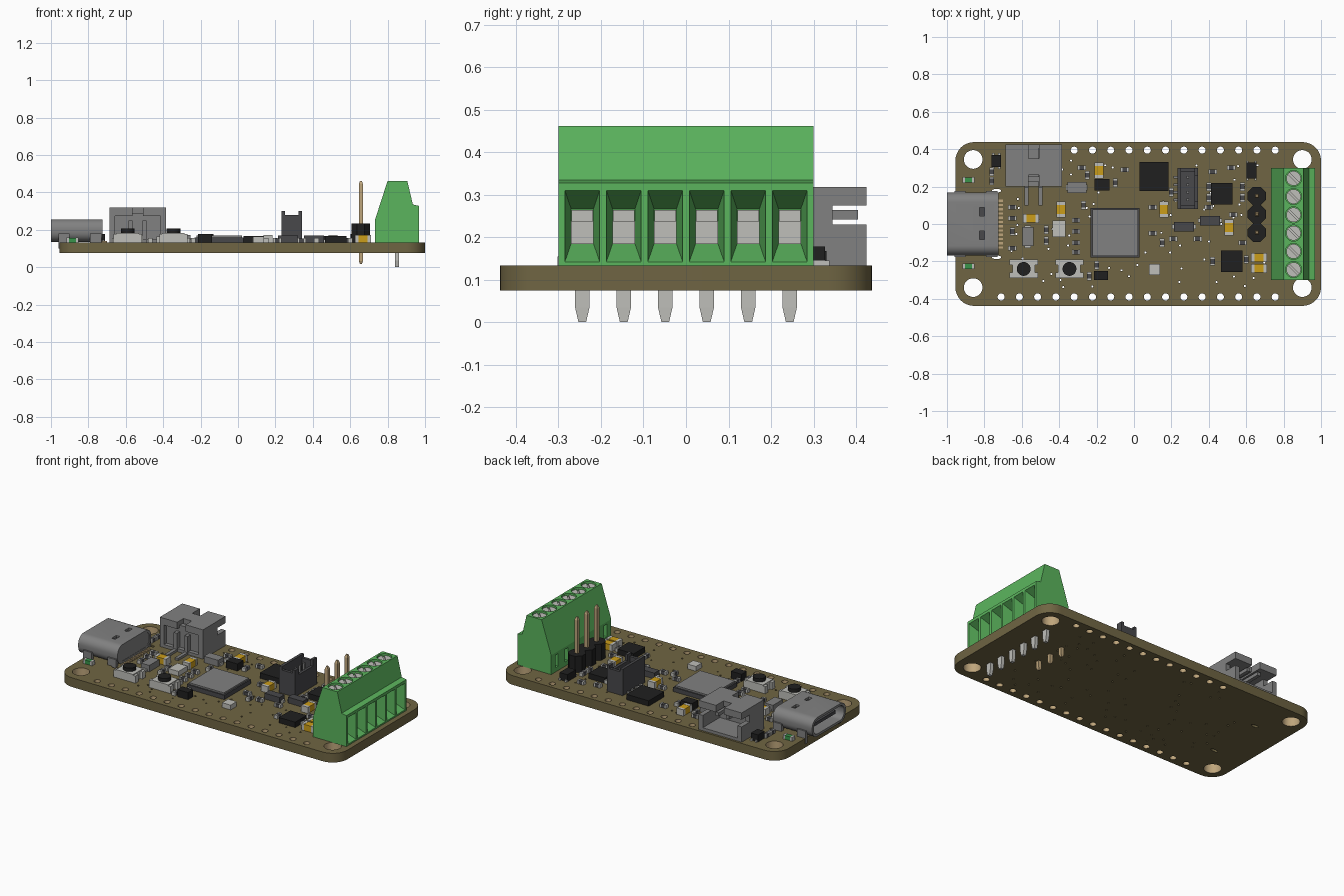
import bpy, bmesh, math, random
from mathutils import Matrix, Vector

if "Cube" in bpy.data.objects:
    bpy.data.objects.remove(bpy.data.objects["Cube"])

random.seed(4)
TOP = 0.133


def mat(name, r, g, b):
    m = bpy.data.materials.new(name)
    m.diffuse_color = (r, g, b, 1)
    m.use_nodes = True
    m.node_tree.nodes["Principled BSDF"].inputs["Base Color"].default_value = m.diffuse_color
    return m


OLIVE = mat("board_olive", 0.16, 0.13, 0.056)
GREEN = mat("terminal_green", 0.105, 0.46, 0.11)
GREY = mat("metal_grey", 0.22, 0.22, 0.22)
LIGHT = mat("light_metal", 0.52, 0.52, 0.49)
BLACK = mat("chip_black", 0.014, 0.014, 0.014)
DARK = mat("dark_grey", 0.065, 0.065, 0.07)
YELLOW = mat("capacitor_yellow", 0.6, 0.34, 0.01)
TAN = mat("pin_tan", 0.52, 0.38, 0.2)
LED = mat("led_green", 0.04, 0.3, 0.07)


def finish(name, bm, *mats):
    bmesh.ops.recalc_face_normals(bm, faces=bm.faces)
    me = bpy.data.meshes.new(name)
    bm.to_mesh(me)
    bm.free()
    ob = bpy.data.objects.new(name, me)
    bpy.context.collection.objects.link(ob)
    for m in mats:
        me.materials.append(m)
    return ob


def smooth(ob):
    bpy.ops.object.select_all(action='DESELECT')
    ob.select_set(True)
    bpy.context.view_layer.objects.active = ob
    bpy.ops.object.shade_smooth_by_angle(angle=math.radians(35))


def add_loft(bm, x, y, rings):
    """Stack of rectangles (z, half x, half y) joined into a solid."""
    rs = [[bm.verts.new((x + sx * hx, y + sy * hy, z))
           for sx, sy in ((-1, -1), (1, -1), (1, 1), (-1, 1))] for z, hx, hy in rings]
    bm.faces.new(rs[0])
    bm.faces.new(rs[-1])
    for a, b in zip(rs, rs[1:]):
        for i in range(4):
            j = (i + 1) % 4
            bm.faces.new((a[i], a[j], b[j], b[i]))


def lofts(name, m, items):
    bm = bmesh.new()
    for it in items:
        add_loft(bm, *it)
    return finish(name, bm, m)


def boxes(name, m, items):
    """Boxes as (x0, x1, y0, y1, z0, z1)."""
    return lofts(name, m, [((a + b) / 2, (c + d) / 2,
                 [(e, (b - a) / 2, (d - c) / 2), (f, (b - a) / 2, (d - c) / 2)])
                 for a, b, c, d, e, f in items])


def add_cyl(bm, x, y, z0, z1, r, n=24, r2=None):
    mtx = Matrix.Translation((x, y, (z0 + z1) / 2)) @ Matrix.Rotation(math.pi / n, 4, 'Z')
    bmesh.ops.create_cone(bm, cap_ends=True, segments=n, radius1=r,
                          radius2=r if r2 is None else r2, depth=z1 - z0, matrix=mtx)


def cyls(name, m, items):
    bm = bmesh.new()
    for it in items:
        add_cyl(bm, *it)
    return finish(name, bm, m)


def cut(ob, cutter):
    mod = ob.modifiers.new("cut", 'BOOLEAN')
    mod.object, mod.operation, mod.solver = cutter, 'DIFFERENCE', 'EXACT'
    bpy.context.view_layer.objects.active = ob
    bpy.ops.object.modifier_apply(modifier=mod.name)
    bpy.data.objects.remove(cutter)


def circle(x, y, r, n=20, sx=1):
    return [(x + sx * r * math.cos(2 * math.pi * i / n), y + r * math.sin(2 * math.pi * i / n))
            for i in range(n)]


def round_rect(cx, cy, hx, hy, r, n=8):
    return [(cx + sx * (hx - r) + r * math.cos(a), cy + sy * (hy - r) + r * math.sin(a))
            for q, (sx, sy) in enumerate(((1, 1), (-1, 1), (-1, -1), (1, -1)))
            for a in [(q + i / n) * math.pi / 2 for i in range(n + 1)]]


def plate(name, loops, thick, *mats):
    """Filled outline with holes, centred on its own plane."""
    cu = bpy.data.curves.new(name, 'CURVE')
    cu.dimensions, cu.fill_mode, cu.extrude = '2D', 'BOTH', thick / 2
    for lp in loops:
        s = cu.splines.new('POLY')
        s.points.add(len(lp) - 1)
        s.use_cyclic_u = True
        for p, (x, y) in zip(s.points, lp):
            p.co = (x, y, 0, 1)
    tmp = bpy.data.objects.new(name + "_tmp", cu)
    bpy.context.collection.objects.link(tmp)
    dg = bpy.context.evaluated_depsgraph_get()
    me = bpy.data.meshes.new_from_object(tmp.evaluated_get(dg))
    bpy.data.objects.remove(tmp)
    bm = bmesh.new()
    bm.from_mesh(me)
    bmesh.ops.remove_doubles(bm, verts=bm.verts, dist=1e-5)
    return finish(name, bm, *mats)


# Circuit board with mounting holes, edge holes, slots and vias
big = [(x, y, 0.05) for x in (-0.86, 0.9) for y in (-0.34, 0.345)]
edge = [(0.755 - i * 0.0977, 0.395, 0.019) for i in range(12)]
edge += [(0.755 - i * 0.0977, -0.39, 0.019) for i in range(16)]
vias = []
while len(vias) < 75:
    x, y = random.uniform(-0.68, 0.7), random.uniform(-0.34, 0.34)
    if all(math.hypot(x - a, y - b) > 0.04 for a, b, _ in vias):
        vias.append((x, y, 0.006))
loops = [round_rect(0.0225, 0, 0.9775, 0.438, 0.1)]
loops += [circle(x, y, r, 28) for x, y, r in big] + [circle(x, y, r, 16) for x, y, r in edge]
loops += [circle(x, y, r, 6) for x, y, r in vias]
loops += [circle(-0.735, s * 0.178, 0.01, 12, 2.5) for s in (-1, 1)]
board = plate("circuit_board", loops, 0.058, OLIVE, TAN)
board.data.materials.clear()
board.data.materials.append(OLIVE)
board.data.materials.append(TAN)
board.location.z = 0.104
for p in board.data.polygons:
    c = p.center
    p.material_index = int(abs(p.normal.z) < 0.5 and
                           any(math.hypot(c.x - x, c.y - y) < r * 1.1 for x, y, r in big + edge))

# USB socket: hollow shell, back wall, tongue, solder pads
shell = plate("usb_shell", [round_rect(0, 0, 0.168, 0.06, 0.052), round_rect(0, 0, 0.152, 0.045, 0.04)],
              0.275, GREY)
shell.data.transform(Matrix.Translation((-0.8625, 0, 0.196)) @
                     Matrix(((0, 0, 1, 0), (1, 0, 0, 0), (0, 1, 0, 0), (0, 0, 0, 1))))
cut(shell, boxes("usb_cutter", None, [(-0.825, -0.8, y - 0.023, y + 0.023, 0.23, 0.27) for y in (-0.06, 0.065)]))
smooth(shell)
boxes("usb_back", GREY, [(-0.76, -0.727, -0.148, 0.148, 0.15, 0.243)])
boxes("usb_tongue", DARK, [(-0.97, -0.75, -0.11, 0.11, 0.186, 0.206)])
boxes("usb_feet", GREY, [(x, x + 0.06, s * 0.166 - 0.01, s * 0.166 + 0.01, 0.1, 0.18)
                         for x in (-0.96, -0.79) for s in (-1, 1)])
boxes("usb_pads", TAN, [(-0.73, -0.7, y - 0.006, y + 0.006, 0.13, 0.139)
                        for y in [-0.125 + i * 0.0227 for i in range(12)]])

# Battery socket, open to the back, with slotted sides
bx0, bx1 = -0.687, -0.385
boxes("battery_socket", GREY, [
    (bx0, bx1, 0.2, 0.425, 0.131, 0.152),
    (bx0 + 0.03, bx1 - 0.03, 0.225, 0.255, 0.15, 0.29),
    (bx0, -0.565, 0.2, 0.425, 0.275, 0.318), (-0.507, bx1, 0.2, 0.425, 0.275, 0.318),
    (-0.565, -0.507, 0.262, 0.35, 0.285, 0.318)] +
    [b for x in (bx0, bx1 - 0.03) for b in (
        (x, x + 0.03, 0.2, 0.425, 0.15, 0.23), (x, x + 0.03, 0.2, 0.345, 0.23, 0.276))])
boxes("battery_pins", GREY, [b for x in (-0.575, -0.5) for b in (
    (x - 0.011, x + 0.011, 0.24, 0.405, 0.242, 0.264), (x - 0.011, x + 0.011, 0.195, 0.226, 0.135, 0.25),
    (x - 0.011, x + 0.011, 0.1, 0.2, 0.131, 0.148))])

# Push buttons
for n, x in (("left", -0.59), ("right", -0.345)):
    boxes(n + "_button_body", LIGHT, [(x - 0.06, x + 0.06, -0.29, -0.19, 0.131, 0.184)] + [
        (x + s * 0.066 - 0.01, x + s * 0.066 + 0.01, y, y + 0.03, 0.131, 0.178)
        for s in (-1, 1) for y in (-0.29, -0.22)])
    smooth(cyls(n + "_button_cap", BLACK, [(x, -0.24, 0.18, 0.206, 0.037)]))

# Radio module: substrate and shield
boxes("module_base", DARK, [(-0.232, 0.03, -0.18, 0.086, 0.131, 0.16)])
boxes("module_shield", GREY, [(-0.223, 0.021, -0.171, 0.077, 0.158, 0.17)])


# Chips given as centre and size
def chips(name, m, h, items):
    boxes(name, m, [(x - w / 2, x + w / 2, y - d / 2, y + d / 2, 0.131, TOP + h) for x, y, w, d in items])


chips("square_chips", BLACK, 0.034, [(0.107, 0.253, 0.155, 0.155), (0.47, 0.163, 0.115, 0.115),
                                     (0.523, -0.2, 0.115, 0.115)])
chips("small_chips", BLACK, 0.045, [(-0.17, 0.21, 0.08, 0.06), (-0.177, -0.275, 0.075, 0.05),
                                    (-0.737, 0.337, 0.05, 0.065), (0.628, 0.285, 0.055, 0.085)])
chips("chip_legs", LIGHT, 0.012, [(x, y, 0.012, 0.105) for x in (0.607, 0.65) for y in (0.285,)] +
      [(-0.737 + s * 0.016, 0.337, 0.012, 0.085) for s in (-1, 1)])
chips("crystals", LIGHT, 0.03, [(-0.402, -0.025, 0.07, 0.09), (0.11, -0.243, 0.06, 0.06)])


# Two-ended components: coloured body with metal ends
def two_ended(name, m, h, length, width, along_x, along_y):
    body, ends = [], []
    for pts, sw in ((along_x, 0), (along_y, 1)):
        for x, y in pts:
            for o, l, w, k, dst in ((0, length * 0.56, width * 0.96, h - 0.001, body),
                                    (-0.39, length * 0.22, width, h, ends), (0.39, length * 0.22, width, h, ends)):
                dx, dy = ((o * length, 0), (0, o * length))[sw]
                hx, hy = ((l / 2, w / 2), (w / 2, l / 2))[sw]
                dst.append((x + dx - hx, x + dx + hx, y + dy - hy, y + dy + hy, 0.131, TOP + k))
    boxes(name + "_bodies", m, body)
    boxes(name + "_ends", LIGHT, ends)


two_ended("capacitor", YELLOW, 0.04, 0.085, 0.048, [(-0.55, 0.03), (0.668, -0.18), (0.668, -0.237)],
          [(-0.39, 0.078), (-0.187, 0.285), (0.16, 0.078), (0.508, -0.018)])
two_ended("indicator", LED, 0.025, 0.065, 0.03, [(-0.885, 0.235), (-0.885, -0.225)], [])
two_ended("resistor", DARK, 0.022, 0.045, 0.025,
          [(-0.31, 0.02), (-0.31, -0.04), (-0.31, -0.1), (-0.31, -0.15), (-0.65, 0.09), (-0.65, 0.03),
           (-0.65, -0.13), (0.1, -0.05), (0.21, -0.08), (0.1, 0.09), (0.34, -0.08), (0.4, 0.09),
           (0.53, 0.05), (0.52, 0.3), (0.42, 0.28), (-0.05, 0.29), (0.58, -0.1), (-0.28, 0.3)],
          [(-0.76, 0.23), (-0.76, 0.28), (-0.65, -0.04), (-0.47, -0.03), (-0.47, -0.09), (-0.25, 0.26),
           (-0.1, 0.22), (-0.27, 0.1), (0.15, -0.1), (0.58, 0.2), (0.58, 0.14), (0.4, 0.2), (0.4, 0.14),
           (0.42, -0.2), (0.2, 0.17), (-0.2, -0.22), (-0.24, -0.28), (0.6, -0.19)])

# Diodes and inductors with end tabs
tabs = [(-0.305, 0.195, 0.115, 0.03), (-0.567, -0.067, 0.035, 0.12), (0.267, -0.015, 0.13, 0.022),
        (0.406, 0.018, 0.13, 0.022)]
chips("diode_tabs", LIGHT, 0.014, tabs)
chips("grey_components", GREY, 0.04, [(-0.305, 0.195, 0.1, 0.058), (-0.567, -0.067, 0.058, 0.1)])
chips("diodes", DARK, 0.037, [(0.267, -0.015, 0.105, 0.05), (0.406, 0.018, 0.105, 0.05)])

# Upright sensor socket with four contacts
boxes("sensor_socket", DARK, [
    (0.232, 0.342, 0.08, 0.3, 0.131, 0.2), (0.232, 0.25, 0.08, 0.3, 0.2, 0.3),
    (0.324, 0.342, 0.08, 0.12, 0.2, 0.3), (0.324, 0.342, 0.26, 0.3, 0.2, 0.3),
    (0.324, 0.342, 0.12, 0.26, 0.2, 0.26),
    (0.25, 0.324, 0.08, 0.098, 0.2, 0.28), (0.25, 0.324, 0.282, 0.3, 0.2, 0.28)])
boxes("sensor_contacts", GREY, [b for i in range(4) for y in (0.13 + i * 0.04,) for b in (
    (0.28, 0.294, y - 0.006, y + 0.006, 0.2, 0.27), (0.21, 0.235, y - 0.006, y + 0.006, 0.131, 0.145))])

# Three-pin header
hy = (0.15, 0.052, -0.046)
cyls("header_base", BLACK, [(0.657, y, 0.131, 0.235, 0.053, 8) for y in hy])
lofts("header_pins", TAN, [(0.657, y, [(0.018, 0.005, 0.005), (0.032, 0.011, 0.011), (0.445, 0.011, 0.011),
                                       (0.462, 0.005, 0.005)]) for y in hy])

# Screw terminal: extruded profile with wire funnels, screw wells and back slots
ty = [(i - 2.5) * 0.0976 for i in range(6)]
prof = [(0.733, 0.132), (0.733, 0.255), (0.8, 0.462), (0.905, 0.462), (0.935, 0.335), (0.968, 0.328), (0.968, 0.132)]
bm = bmesh.new()
f = bm.faces.new([bm.verts.new((x, -0.3, z)) for x, z in prof])
ext = bmesh.ops.extrude_face_region(bm, geom=[f])["geom"]
bmesh.ops.translate(bm, vec=(0, 0.6, 0), verts=[v for v in ext if isinstance(v, bmesh.types.BMVert)])
block = finish("terminal_block", bm, GREEN)
bm = bmesh.new()
for y in ty:
    add_loft(bm, 0.226, y, [(0.88, 0.04, 0.026), (0.98, 0.09, 0.043)])
for v in bm.verts:  # lay the funnels along x
    v.co = Vector((v.co.z, v.co.y, v.co.x))
for y in ty:
    add_cyl(bm, 0.853, y, 0.43, 0.5, 0.043)
    add_loft(bm, 0.735, y, [(0.16, 0.02, 0.014), (0.24, 0.02, 0.014)])
cut(block, finish("terminal_cutter", bm))
boxes("terminal_clamps", LIGHT, [b for y in ty for b in (
    (0.872, 0.888, y - 0.025, y + 0.025, 0.188, 0.264), (0.88, 0.91, y - 0.026, y + 0.026, 0.184, 0.238))])
screws = cyls("terminal_screws", LIGHT, [(0.853, y, 0.42, 0.452, 0.039) for y in ty])
bm = bmesh.new()
for y in ty:
    add_loft(bm, 0, 0, [(0.442, 0.045, 0.005), (0.47, 0.045, 0.005)])
    bm.verts.ensure_lookup_table()
    bmesh.ops.transform(bm, verts=bm.verts[-8:], matrix=Matrix.Translation((0.853, y, 0)) @
                        Matrix.Rotation(math.radians(-45), 4, 'Z'))
cut(screws, finish("screw_slot_cutter", bm))
smooth(screws)
lofts("terminal_legs", LIGHT, [(0.85, y, [(0, 0.01, 0.009), (0.035, 0.011, 0.017), (0.14, 0.011, 0.017)]) for y in ty])
